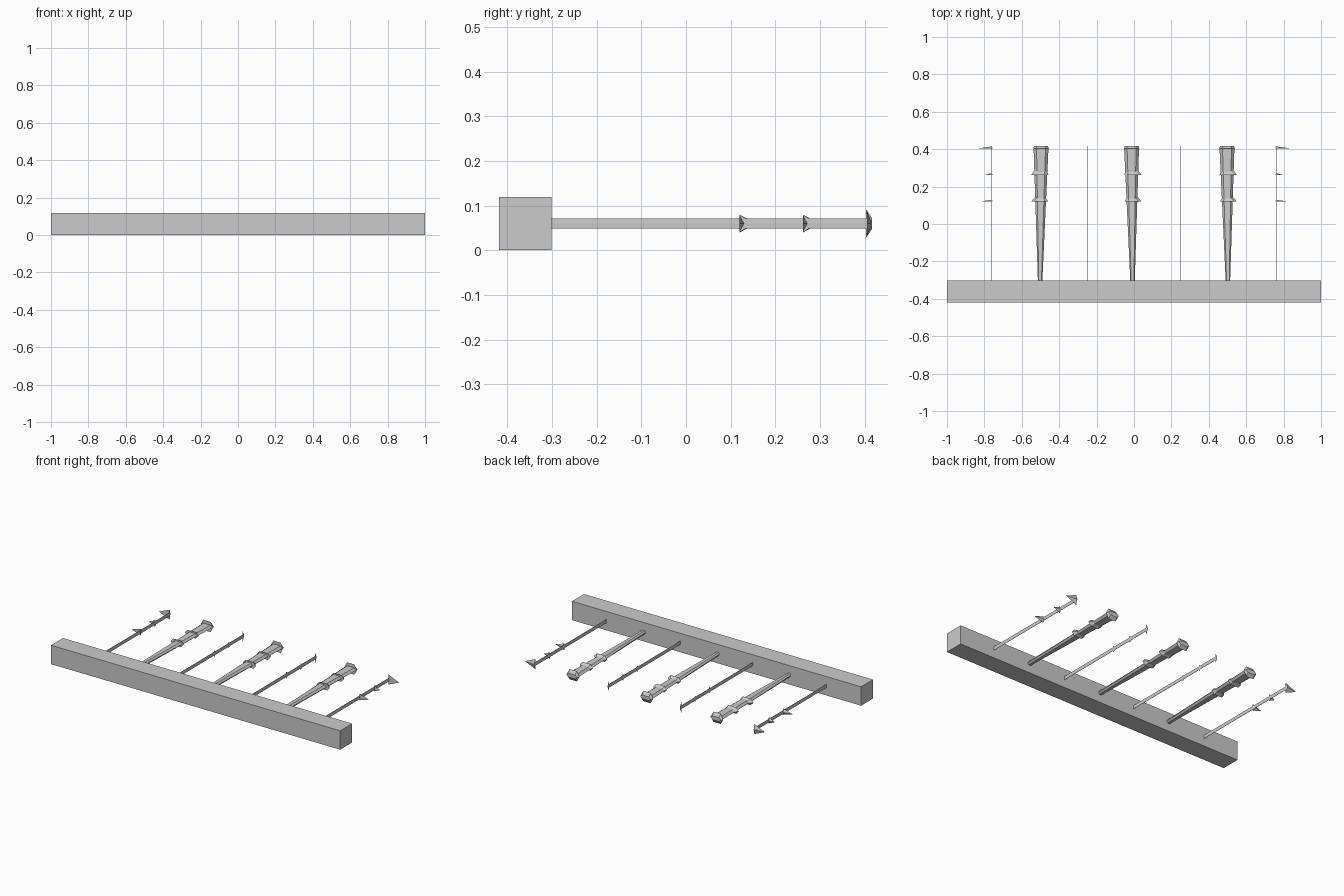
import bpy, bmesh, math

if "Cube" in bpy.data.objects:
    bpy.data.objects.remove(bpy.data.objects["Cube"])

ZC = 0.06  # height of the tine axis


def make(name, verts, faces):
    me = bpy.data.meshes.new(name)
    me.from_pydata(verts, [], faces)
    bm = bmesh.new()
    bm.from_mesh(me)
    bmesh.ops.recalc_face_normals(bm, faces=bm.faces)
    bm.to_mesh(me)
    bm.free()
    ob = bpy.data.objects.new(name, me)
    bpy.context.collection.objects.link(ob)
    return ob


def loft(name, x, m, sections):
    """Six-sided solid along y; each section is (y, x_min, x_max, half_height)."""
    verts, n = [], 6
    for y, a, b, h in sections:
        c, r = (a + b) / 2, (b - a) / 2
        for u, w in ((1, 0), (.6, 1), (-.6, 1), (-1, 0), (-.6, -1), (.6, -1)):
            verts.append((x + m * (c + u * r), y, ZC + w * h))
    faces = [tuple(range(n)), tuple(range(n, 2 * n))]
    faces += [(i, (i + 1) % n, n + (i + 1) % n, n + i) for i in range(n)]
    return make(name, verts, faces)


# Head beam
bpy.ops.mesh.primitive_cube_add(size=1, location=(0, -0.36, 0.06))
beam = bpy.context.object
beam.name = "beam"
beam.scale = (2, 0.118, 0.118)

# Wide tapered tines with flared collars and end cap
for x, m in ((-0.51, -1), (0, 1), (0.51, 1)):
    loft("wide_tine", x, m, [(-0.302, -.02, .004, .011), (0.41, -.053, .027, .011)])
    loft("collar", x, m, [(0.12, -.05, .04, .02), (0.146, -.036, .018, .006)])
    loft("collar", x, m, [(0.262, -.052, .04, .02), (0.288, -.044, .022, .006)])
    loft("end_cap", x, m, [(0.403, -.055, .03, .032), (0.417, -.05, .024, .012)])

# Thin upright blade tines with flat barbs
for x in (-0.76, -0.25, 0.25, 0.76):
    t = 0.0012
    loft("thin_tine", x, 1, [(-0.302, -t, t, .011), (0.41, -t, t, .011)])
    for y, h, d in ((0.12, .02, .027), (0.262, .02, .027), (0.403, .032, .014)):
        loft("flat_barb", x, 1, [(y, -t, t, h), (y + d, -t, t, .002)])

# Outward fins on the two outermost tines
for m in (-1, 1):
    x = m * 0.76
    for y, h, w in ((0.12, .02, .062), (0.262, .02, .04), (0.405, .032, .07)):
        make("outer_fin",
             [(x - m * .004, y, ZC - h), (x - m * .004, y, ZC + h),
              (x + m * w, y, ZC), (x, y + .01, ZC)],
             [(0, 1, 2), (0, 1, 3), (1, 2, 3), (2, 0, 3)])
